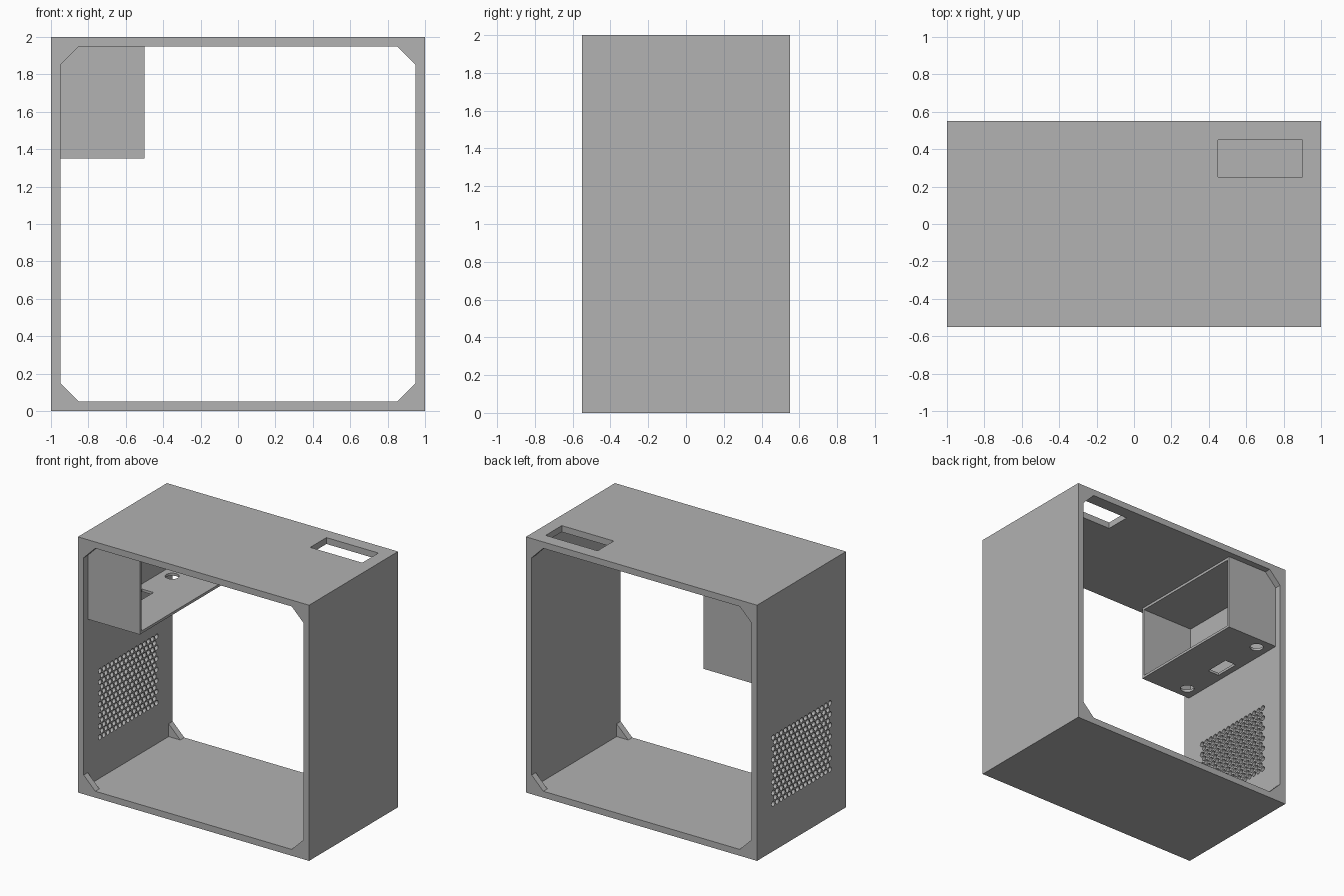
import bpy
import bmesh
import math
from mathutils import Matrix, Vector

default_cube = bpy.data.objects.get("Cube")
if default_cube:
    bpy.data.objects.remove(default_cube, do_unlink=True)

# One plain grey for the whole case
grey = bpy.data.materials.new("plain_grey")
grey.use_nodes = True
grey.diffuse_color = (0.445, 0.445, 0.445, 1)
grey.node_tree.nodes["Principled BSDF"].inputs["Base Color"].default_value = grey.diffuse_color


def add_box(bm, low, high):
    """Box between two corners."""
    low, high = Vector(low), Vector(high)
    matrix = Matrix.Translation((low + high) / 2) @ Matrix.Diagonal((*(high - low), 1))
    bmesh.ops.create_cube(bm, size=1, matrix=matrix)


def add_cylinder(bm, centre, radius, depth, sides, axis="Z"):
    matrix = Matrix.Translation(centre)
    if axis == "X":
        matrix = matrix @ Matrix.Rotation(math.pi / 2, 4, "Y")
    bmesh.ops.create_cone(bm, cap_ends=True, segments=sides, radius1=radius,
                          radius2=radius, depth=depth, matrix=matrix)


def make_object(name, bm):
    bmesh.ops.recalc_face_normals(bm, faces=bm.faces)
    mesh = bpy.data.meshes.new(name)
    bm.to_mesh(mesh)
    bm.free()
    mesh.materials.append(grey)
    obj = bpy.data.objects.new(name, mesh)
    bpy.context.collection.objects.link(obj)
    return obj


def cut(target, bm):
    """Subtract a bmesh from an object, then discard the cutter."""
    cutter = make_object("cutter", bm)
    cutter.hide_render = True
    mod = target.modifiers.new("cut", "BOOLEAN")
    mod.operation = "DIFFERENCE"
    mod.solver = "EXACT"
    mod.object = cutter
    bpy.context.view_layer.objects.active = target
    bpy.ops.object.modifier_apply(modifier=mod.name)
    bpy.data.objects.remove(cutter, do_unlink=True)


HALF, DEPTH, WALL = 1.0, 0.55, 0.05
INNER = HALF - WALL
GUSSET = 0.1

# Case: open square tube
bm = bmesh.new()
add_box(bm, (-HALF, -DEPTH, 0), (HALF, DEPTH, 2 * HALF))
case = make_object("case_frame", bm)

# Opening with chamfered corners, leaving the gussets at both rims
bm = bmesh.new()
corner = INNER - GUSSET
outline = []
for sx, sz in ((1, 1), (-1, 1), (-1, -1), (1, -1)):
    pair = [(sx * INNER, sz * corner), (sx * corner, sz * INNER)]
    outline += pair if sx * sz > 0 else pair[::-1]
face = bm.faces.new([bm.verts.new((x, -1, z + HALF)) for x, z in outline])
side = bmesh.ops.extrude_face_region(bm, geom=[face])
moved = [v for v in side["geom"] if isinstance(v, bmesh.types.BMVert)]
bmesh.ops.translate(bm, verts=moved, vec=(0, 2, 0))
cut(case, bm)

# Square interior between the gussets
bm = bmesh.new()
add_box(bm, (-INNER, -0.5, WALL), (INNER, 0.5, 2 * HALF - WALL))
cut(case, bm)

# Slot in the top panel
bm = bmesh.new()
add_box(bm, (0.45, 0.25, 1.9), (0.9, 0.45, 2.1))
cut(case, bm)

# Staggered vent holes in the side wall
bm = bmesh.new()
pitch, rows, columns = 0.05, 13, 15
for row in range(rows):
    count = columns - row % 2
    z = 0.63 + (row - (rows - 1) / 2) * pitch * math.sqrt(3) / 2
    for column in range(count):
        y = (column - (count - 1) / 2) * pitch
        add_cylinder(bm, (-0.975, y, z), 0.02, 0.15, 12, "X")
cut(case, bm)

# Upper bay: thin panels, open towards the middle of the case
bm = bmesh.new()
add_box(bm, (-INNER, -0.5, 1.35), (-0.5, 0.5, 1.95))
bay = make_object("upper_bay", bm)

bm = bmesh.new()
add_box(bm, (-1.1, -0.48, 1.37), (-0.4, 0.48, 1.93))
cut(bay, bm)

# Two round holes and a rectangular port in the bay floor
bm = bmesh.new()
for y in (-0.4, 0.4):
    add_cylinder(bm, (-0.85, y, 1.36), 0.05, 0.1, 32)
add_box(bm, (-0.9, -0.1, 1.3), (-0.8, 0.1, 1.42))
cut(bay, bm)
